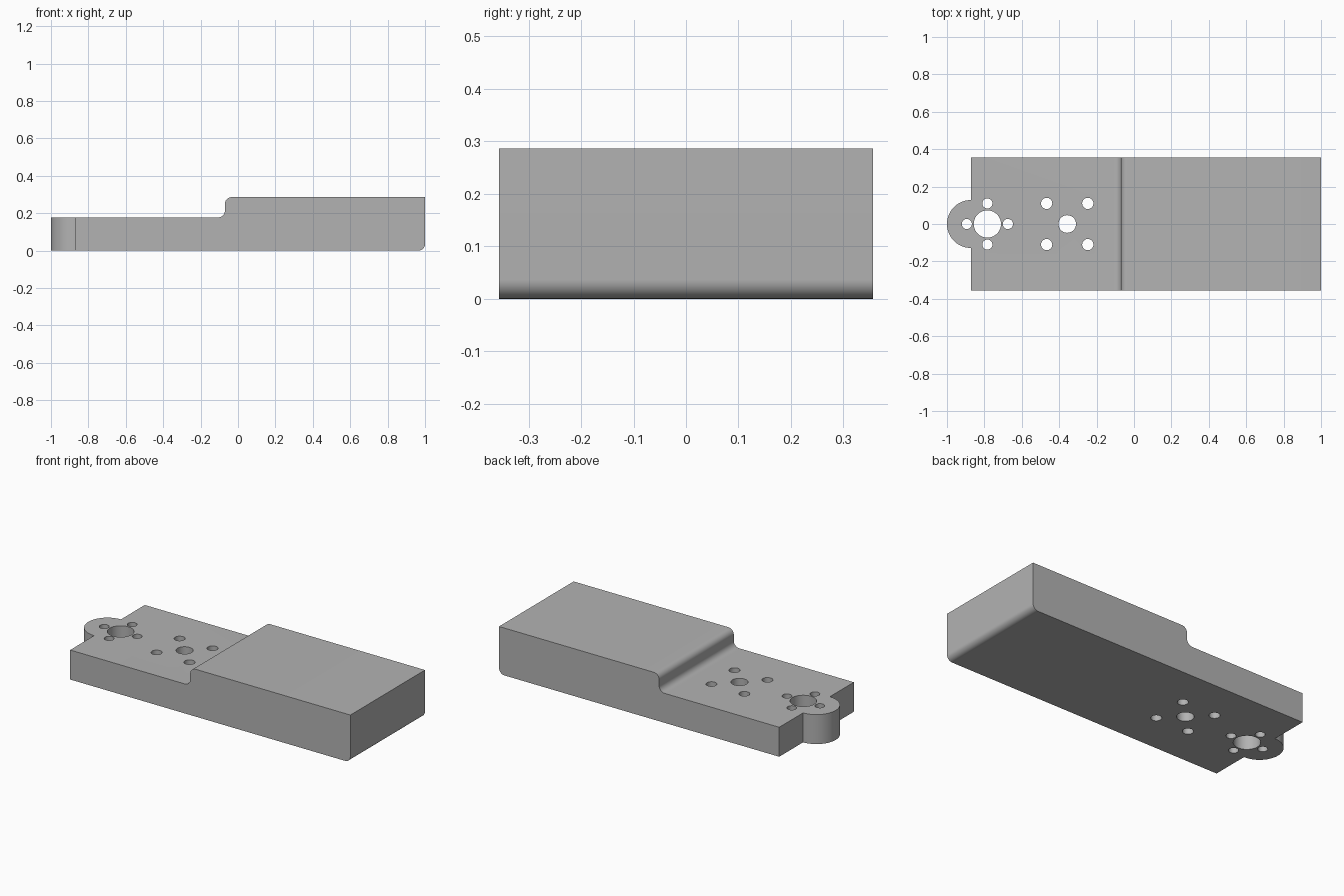
import bpy, bmesh
from math import cos, sin, radians
from mathutils import Vector

cube = bpy.data.objects.get("Cube")
if cube:
    bpy.data.objects.remove(cube, do_unlink=True)

LOW, HIGH, HALF_WIDTH = 0.178, 0.286, 0.356
STEP_X, SHOULDER_X, FILLET = -0.07, -0.872, 0.036
LUG_R = 1 + SHOULDER_X

grey = bpy.data.materials.new("plain grey")
grey.use_nodes = True
grey.diffuse_color = (0.45, 0.45, 0.45, 1)
grey.node_tree.nodes["Principled BSDF"].inputs["Base Color"].default_value = grey.diffuse_color


def arc(cx, cy, r, start, end, steps=12):
    angles = [radians(start + (end - start) * i / steps) for i in range(steps + 1)]
    return [(cx + r * cos(a), cy + r * sin(a)) for a in angles]


def prism(name, points, direction):
    """Extrude a closed outline of 3D points."""
    bm = bmesh.new()
    face = bm.faces.new([bm.verts.new(p) for p in points])
    extruded = bmesh.ops.extrude_face_region(bm, geom=[face])["geom"]
    verts = [v for v in extruded if isinstance(v, bmesh.types.BMVert)]
    bmesh.ops.translate(bm, verts=verts, vec=Vector(direction))
    bmesh.ops.recalc_face_normals(bm, faces=bm.faces)
    mesh = bpy.data.meshes.new(name)
    bm.to_mesh(mesh)
    bm.free()
    mesh.materials.append(grey)
    obj = bpy.data.objects.new(name, mesh)
    bpy.context.collection.objects.link(obj)
    return obj


def cut(target, outline):
    """Cut an outline straight through the target from bottom to top."""
    cutter = prism("cutter", [(x, y, -0.1) for x, y in outline], (0, 0, 0.6))
    cutter.hide_render = True
    mod = target.modifiers.new("cut", "BOOLEAN")
    mod.operation, mod.solver, mod.object = "DIFFERENCE", "EXACT", cutter
    bpy.context.view_layer.objects.active = target
    bpy.ops.object.modifier_apply(modifier=mod.name)
    bpy.data.objects.remove(cutter, do_unlink=True)


# Stepped block with rounded step and rounded lower end
profile = [(-1, 0)]
profile += arc(1 - FILLET, FILLET, FILLET, -90, 0)
profile += [(1, HIGH)]
profile += arc(STEP_X + FILLET, HIGH - FILLET, FILLET, 90, 180)
profile += arc(STEP_X - FILLET, LOW + FILLET, FILLET, 0, -90)
profile += [(-1, LOW)]
block = prism("stepped_block", [(x, -HALF_WIDTH, z) for x, z in profile],
              (0, 2 * HALF_WIDTH, 0))

# Trim the thin end around the round lug
trim = [(SHOULDER_X, 0.5), (-1.2, 0.5), (-1.2, -0.5), (SHOULDER_X, -0.5)]
trim += arc(SHOULDER_X, 0, LUG_R, 270, 90, 48)
cut(block, trim)

# Two hole patterns: a bore with four screw holes each
S = 0.11
holes = [(-0.784, 0, 0.073), (-0.357, 0, 0.047)]
holes += [(-0.784 + dx, dy, 0.027) for dx, dy in ((S, 0), (-S, 0), (0, S), (0, -S))]
holes += [(-0.357 + dx, dy, 0.03) for dx in (-S, S) for dy in (-S, S)]
for x, y, r in holes:
    cut(block, arc(x, y, r, 0, 360, 40)[:-1])

bpy.ops.object.select_all(action="DESELECT")
block.select_set(True)
bpy.context.view_layer.objects.active = block
bpy.ops.object.shade_smooth_by_angle(angle=radians(30))
